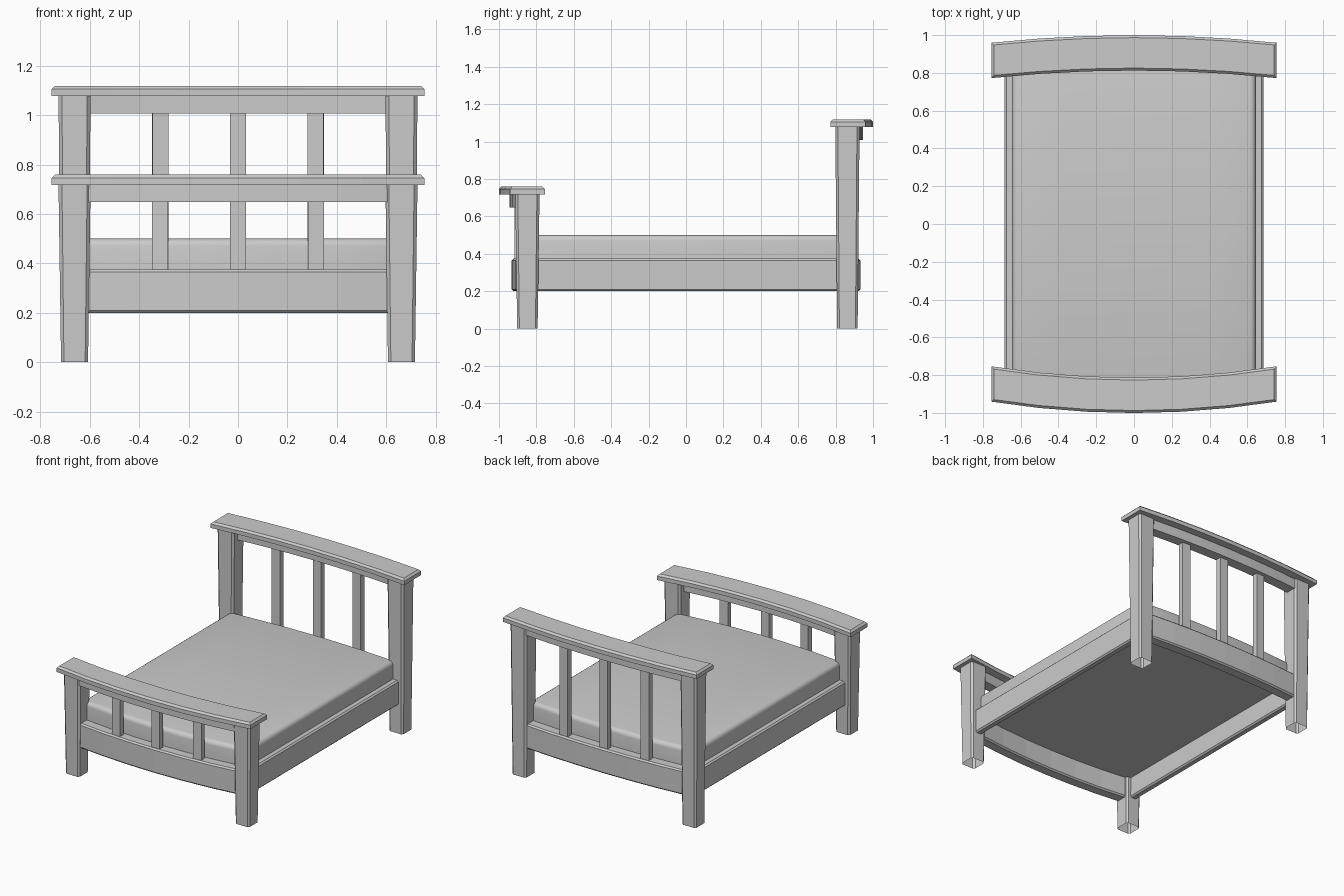
import bpy, bmesh, math
from mathutils import Vector

if "Cube" in bpy.data.objects:
    bpy.data.objects.remove(bpy.data.objects["Cube"])

HALF = 0.755                    # half width of the cap rails
SAG = {-1: 0.06, 1: 0.04}       # bow of the foot (-1) and head (+1) ends


def bow(x, end):
    return end * SAG[end] * (1 - (x / HALF) ** 2)


def finish(name, bm, smooth=False):
    bmesh.ops.recalc_face_normals(bm, faces=bm.faces)
    me = bpy.data.meshes.new(name)
    bm.to_mesh(me)
    bm.free()
    ob = bpy.data.objects.new(name, me)
    bpy.context.collection.objects.link(ob)
    if smooth:
        bpy.context.view_layer.objects.active = ob
        ob.select_set(True)
        bpy.ops.object.shade_smooth_by_angle(angle=math.radians(35))
        ob.select_set(False)
    return ob


def box(lo, hi):
    bm = bmesh.new()
    bmesh.ops.create_cube(bm, size=1)
    lo, hi = Vector(lo), Vector(hi)
    for v in bm.verts:
        v.co = Vector([(a + b) / 2 + c * (b - a) for a, b, c in zip(lo, hi, v.co)])
    return bm


def bevel(bm, test, width, segments=1):
    edges = [e for e in bm.edges if test(*[v.co for v in e.verts])]
    bmesh.ops.bevel(bm, geom=edges, offset=width, segments=segments,
                    profile=0.5, affect='EDGES')


def cut_x(bm, half, n=6):
    for i in range(1, n):
        x = -half + 2 * half * i / n
        bmesh.ops.bisect_plane(bm, geom=bm.verts[:] + bm.edges[:] + bm.faces[:],
                               plane_co=(x, 0, 0), plane_no=(1, 0, 0))


def bowed_bar(name, end, half, y, depth, z0, z1, chamfer=0, both=False):
    bm = box((-half, y - depth / 2, z0), (half, y + depth / 2, z1))
    if chamfer:
        bevel(bm, lambda a, b: abs(a.z - b.z) < 1e-5 and (both or a.z > z1 - 1e-4), chamfer)
    cut_x(bm, half)
    for v in bm.verts:
        v.co.y += bow(v.co.x, end)
    return finish(name, bm)


def leg(name, x, y, height):
    bm = box((-0.065, -0.065, 0), (0.065, 0.065, height))
    bevel(bm, lambda a, b: abs(a.z - b.z) > 0.1, 0.014)
    for v in bm.verts:
        if v.co.z < 0.01:
            v.co.x *= 0.84
            v.co.y *= 0.84
    # open underside
    bmesh.ops.delete(bm, geom=[f for f in bm.faces if f.calc_center_median().z < 0.01],
                     context='FACES')
    bmesh.ops.translate(bm, verts=bm.verts, vec=(x, y, 0))
    finish(name, bm)


# head and foot ends: legs, cap, apron, lower rail, slats
for label, end, leg_y, cap_y, cap_z in (("foot", -1, -0.848, -0.847, 0.718),
                                        ("head", 1, 0.863, 0.866, 1.078)):
    for side, s in (("left", -1), ("right", 1)):
        leg(f"{label}_leg_{side}", s * 0.662, leg_y, cap_z)
    bowed_bar(f"{label}_cap", end, HALF, cap_y, 0.187, cap_z, cap_z + 0.041, 0.013)
    bowed_bar(f"{label}_apron", end, 0.63, end * (0.908 - SAG[end]), 0.074,
              cap_z - 0.07, cap_z)
    bowed_bar(f"{label}_rail", end, 0.63, end * (0.89 - SAG[end]), 0.084,
              0.2, 0.375, 0.01, True)
    for i in (-1, 0, 1):
        x = 0.315 * i
        bm = box((-0.032, -0.02, 0.36), (0.032, 0.02, cap_z - 0.06))
        ob = finish(f"{label}_slat_{i + 2}", bm)
        ob.location = (x, end * (0.898 - SAG[end]) + bow(x, end), 0)
        ob.rotation_euler.z = math.atan(-2 * end * SAG[end] * x / HALF ** 2)

# side rails
for side, s in (("left", -1), ("right", 1)):
    xs = sorted((s * 0.635, s * 0.686))
    bm = box((xs[0], -0.83, 0.2), (xs[1], 0.84, 0.375))
    bevel(bm, lambda a, b: abs(a.y - b.y) > 0.1, 0.01)
    finish(f"side_rail_{side}", bm)

# mattress with bowed ends and rounded upper edges
bm = box((-0.645, -0.802, 0.345), (0.645, 0.822, 0.5))
bevel(bm, lambda a, b: a.z > 0.4 or b.z > 0.4, 0.03, 4)
cut_x(bm, 0.6)
for v in bm.verts:
    v.co.y += bow(v.co.x, 1 if v.co.y > 0 else -1)
finish("mattress", bm, smooth=True)
